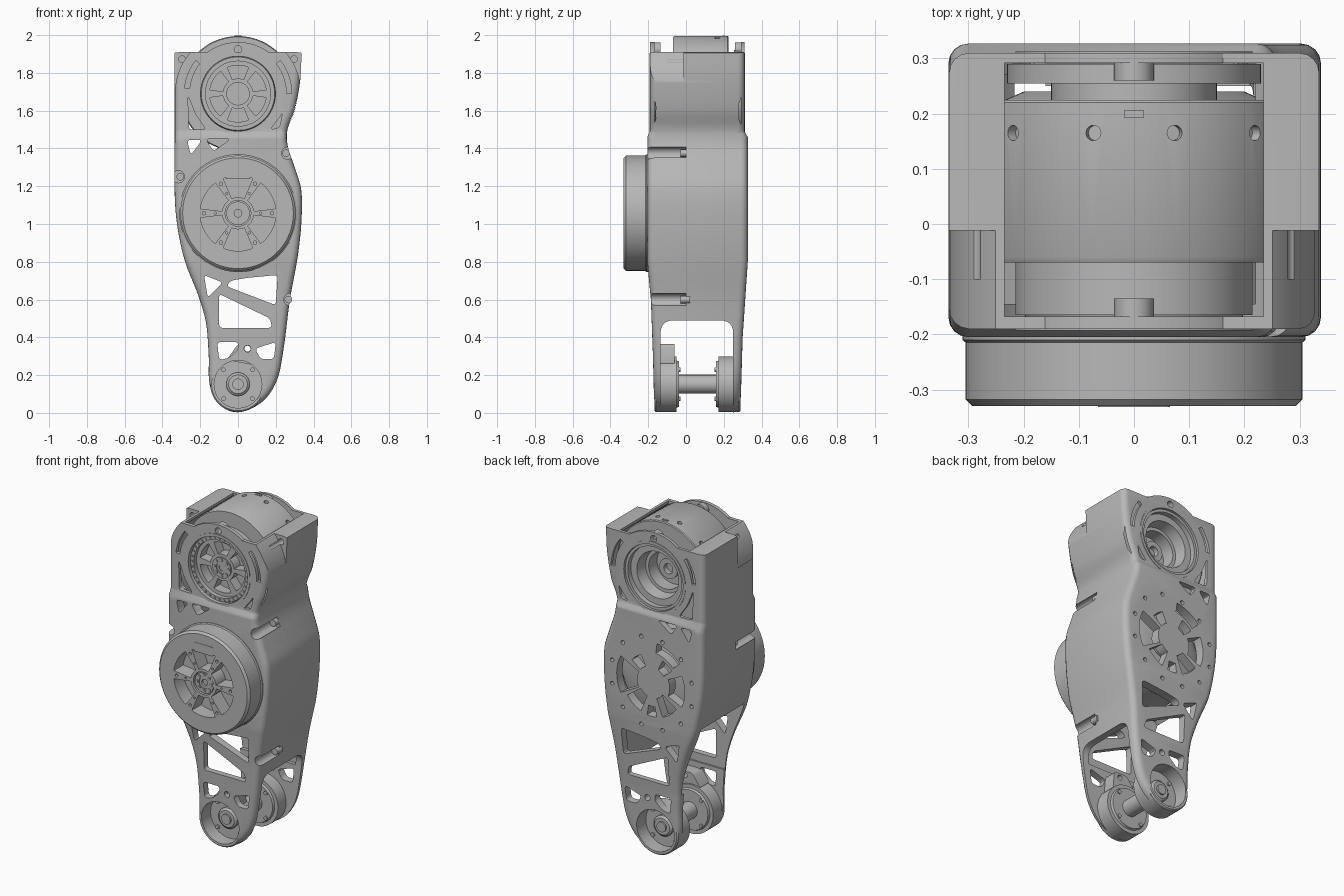
import bpy, bmesh
from math import sin, cos, pi, radians
from mathutils import Vector

cube = bpy.data.objects.get("Cube")
if cube:
    bpy.data.objects.remove(cube, do_unlink=True)

grey = bpy.data.materials.new("machined_grey")
grey.use_nodes = True
colour = (0.48, 0.48, 0.48, 1)
grey.diffuse_color = colour
grey.node_tree.nodes["Principled BSDF"].inputs["Base Color"].default_value = colour

HIP, KNEE, FOOT = 1.69, 1.057, 0.152   # heights of the three axes
parts = []


# ---------- helpers ----------
def finish(name, bm):
    bmesh.ops.remove_doubles(bm, verts=bm.verts, dist=1e-5)
    bmesh.ops.recalc_face_normals(bm, faces=bm.faces)
    mesh = bpy.data.meshes.new(name)
    bm.to_mesh(mesh)
    bm.free()
    mesh.materials.append(grey)
    obj = bpy.data.objects.new(name, mesh)
    bpy.context.collection.objects.link(obj)
    parts.append(obj)
    return obj


def prism(name, loops, start, end, axis="Y"):
    """Extrude closed loops along y (loops in x, z) or along x (loops in y, z)."""
    bm = bmesh.new()
    for loop in loops:
        rows = []
        for d in (start, end):
            place = [(a, d, b) if axis == "Y" else (d, a, b) for a, b in loop]
            rows.append([bm.verts.new(p) for p in place])
            bm.faces.new(rows[-1])
        for i in range(len(loop)):
            j = (i + 1) % len(loop)
            bm.faces.new((rows[0][i], rows[0][j], rows[1][j], rows[1][i]))
    return finish(name, bm)


def lathe(name, profile, height, steps=72):
    """Turn a profile of (radius, y) around a y axis at the given height."""
    bm = bmesh.new()
    verts = [bm.verts.new((r, y, height)) for r, y in profile]
    edges = [bm.edges.new(pair) for pair in zip(verts, verts[1:])]
    bmesh.ops.spin(bm, geom=verts + edges, cent=(0, 0, height), axis=(0, 1, 0),
                   angle=2 * pi, steps=steps, use_merge=True)
    return finish(name, bm)


def use_modifier(obj, mod):
    bpy.context.view_layer.objects.active = obj
    bpy.ops.object.modifier_apply(modifier=mod.name)


def cut(obj, cutter, operation="DIFFERENCE"):
    mod = obj.modifiers.new("cut", "BOOLEAN")
    mod.operation, mod.solver, mod.object = operation, "EXACT", cutter
    cutter.hide_render = True
    use_modifier(obj, mod)
    parts.remove(cutter)
    bpy.data.objects.remove(cutter, do_unlink=True)


def circle(x, z, r, n=48):
    return [(x + r * cos(2 * pi * i / n), z + r * sin(2 * pi * i / n)) for i in range(n)]


def bolt_circle(z, ring, r, count, first=0, n=12):
    turns = [radians(first) + 2 * pi * i / count for i in range(count)]
    return [circle(ring * cos(a), z + ring * sin(a), r, n) for a in turns]


def sector(z, inner, outer, a0, a1, n=12):
    turns = [radians(a0 + (a1 - a0) * i / n) for i in range(n + 1)]
    return ([(outer * cos(a), z + outer * sin(a)) for a in turns]
            + [(inner * cos(a), z + inner * sin(a)) for a in reversed(turns)])


def smooth(points, n=5):
    """Soft closed curve through the points."""
    pts, out = [Vector(p) for p in points], []
    for i in range(len(pts)):
        p0, p1, p2, p3 = (pts[(i + k) % len(pts)] for k in (-1, 0, 1, 2))
        size = (p2 - p1).length
        m1, m2 = (p2 - p0).normalized() * size, (p3 - p1).normalized() * size
        for t in (k / n for k in range(n)):
            s = t * t * (3 - 2 * t)
            p = p1 * (1 - s) + p2 * s + m1 * t * (1 - t) ** 2 - m2 * t * t * (1 - t)
            out.append(tuple(p))
    return out


def rounded(points, r=0.02, n=4):
    pts, out = [Vector(p) for p in points], []
    for i, p in enumerate(pts):
        before, after = pts[i - 1] - p, pts[(i + 1) % len(pts)] - p
        a = p + before.normalized() * min(r, before.length * 0.4)
        b = p + after.normalized() * min(r, after.length * 0.4)
        for t in (k / n for k in range(n + 1)):
            out.append(tuple(a * (1 - t) ** 2 + p * 2 * t * (1 - t) + b * t * t))
    return out


def box(x0, x1, z0, z1):
    return [(x0, z0), (x1, z0), (x1, z1), (x0, z1)]


# ---------- leg shell: front outline crossed with side outline ----------
outline = [(.3, 2.15), (.335, 2.1), (.335, 2), (.335, 1.86), (.328, 1.75), (.3, 1.6),
           (.262, 1.5), (.262, 1.42), (.3, 1.3), (.335, 1.18), (.335, 1), (.315, .82),
           (.275, .6), (.24, .33), (.205, .17), (.13, .06), (0, .003), (-.1, .045),
           (-.15, .15), (-.155, .3), (-.17, .48), (-.21, .62), (-.28, .8), (-.32, .98),
           (-.335, 1.15), (-.335, 1.5), (-.335, 2), (-.335, 2.1), (-.3, 2.15)]
side = [(-.165, -.1), (-.175, .3), (-.186, .6), (-.205, .8), (-.205, 1.46), (-.19, 1.49),
        (-.19, 2.4), (.31, 2.4), (.31, 1.49), (.327, 1.46), (.327, .8), (.3, .4), (.285, -.1)]
shell = prism("leg_shell", [smooth(outline)], -1, 1)
cut(shell, prism("side_shape", [side], -1, 1, "X"), "INTERSECT")
bevel = shell.modifiers.new("round_edges", "BEVEL")
bevel.width, bevel.segments, bevel.angle_limit = 0.036, 4, radians(50)
bevel.use_clamp_overlap = False
use_modifier(shell, bevel)
cut(shell, prism("flat_top", [rounded(box(-.37, .37, -1, 1.91), .06)], -1, 1), "INTERSECT")
# the front half curves around the hip motor, the back half keeps its shoulders
shoulders = [sector(HIP, .334, .6, 4, 50, 24), sector(HIP, .334, .6, 130, 176, 24)]
cut(shell, prism("shoulder_cut", shoulders, -.5, -.012))

# hollow inside, open at the top and between the lower arms
for hollow in (circle(0, HIP, .312, 72), box(-.235, .235, HIP, 2.2)):
    cut(shell, prism("hollow", [hollow], -.168, .292))
hollows = [circle(0, KNEE, .3, 72),
           [(-.28, 1.2), (.22, 1.2), (.22, 1.6), (-.28, 1.6)],
           [(-.4, .4), (.21, .4), (.25, .85), (-.27, .85), (-.4, .72)]]
for hollow in hollows:
    cut(shell, prism("hollow", [hollow], -.145, .27))
fork = rounded([(-.135, -.5), (.25, -.5), (.25, .49), (-.135, .49)], .07, 6)
cut(shell, prism("fork_gap", [fork], -1, 1, "X"))

# truss windows, slots and bores through both plates
windows = [[(-.18, .73), (-.08, .69), (-.16, .61)],
           [(-.04, .7), (.05, .715), (.21, .73), (.2, .57), (-.06, .67)],
           [(-.1, .63), (-.1, .45), (.18, .45), (.17, .5)],
           [(-.11, .375), (0, .375), (0, .335), (-.05, .29), (-.1, .28)],
           [(.09, .34), (.2, .375), (.19, .285), (.12, .285)],
           [(-.27, 1.445), (-.19, 1.445), (-.25, 1.365)],
           [(-.17, 1.45), (-.04, 1.45), (-.13, 1.385)],
           [(-.265, 1.68), (-.26, 1.5), (-.17, 1.5), (-.225, 1.58)],
           [(.17, 1.5), (.22, 1.51), (.235, 1.59), (.225, 1.57)]]
through = [rounded(w) for w in windows]
through += [sector(HIP, .258, .284, 0, 38), sector(HIP, .258, .284, 142, 174)]
through += [circle(0, HIP, .2, 72), circle(0, FOOT, .126), circle(.05, .34, .018, 16)]
cut(shell, prism("window_cutters", through, -1, 1))

# braced back cover with a ring of screw holes
braces = [(0, 28, .1, .235), (180, 25, .12, .22), (118, 20, .19, .25), (52, 13, .1, .17),
          (128, 13, .1, .17), (232, 17, .09, .2), (270, 9, .14, .2), (308, 17, .09, .2)]
back = [sector(KNEE, inner, outer, a - w, a + w) for a, w, inner, outer in braces]
cut(shell, prism("back_cutters", back + bolt_circle(KNEE, .275, .012, 12, 15), .2, .5))

# screw channels down the sides of the front half
channels = [(.262, 1.375), (-.315, 1.25), (.275, .6)]
cut(shell, prism("channels", [circle(x, z, .032, 20) for x, z in channels], -.5, 0))
prism("side_screws", [circle(x * .97, z, .02, 20) for x, z in channels], -.03, .02)
corners = [(-.296, 1.872), (.296, 1.872)]
cut(shell, prism("shoulder_holes", [circle(x, z, .018, 16) for x, z in corners], -.1, .08))

# raised collars on the front and back plates
for label, y0, y1, boss in (("front", -.19, -.168, -.135), ("back", .31, .292, .26)):
    hump = prism(label + "_top_hump", [sector(HIP, .2, .273, 40, 140, 32)], y0, y1)
    hole_boss = prism(label + "_hump_boss", [circle(0, 1.925, .036, 24)], y1, boss)
    for part in (hump, hole_boss):
        cut(part, prism("hump_hole", [circle(0, 1.925, .02, 20)], -1, 1))
    rim = y0 + (y0 - y1) * .15
    lathe(label + "_hip_collar", [(.198, rim), (.215, rim), (.215, y1), (.198, y1), (.198, rim)], HIP)

# ---------- hip motor ----------
hip = lathe("hip_motor", [(0, -.15), (.172, -.15), (.172, -.176), (.194, -.176), (.198, -.165),
                          (.215, -.165), (.215, -.07), (.3, -.07), (.305, -.06), (.305, .22),
                          (.3, .225), (.15, .225), (.15, .255), (.23, .255), (.23, .29),
                          (.196, .292), (.196, .3), (.18, .3), (.18, .27), (.14, .27),
                          (.13, .2), (.11, .2), (.11, .12), (.06, .12), (.06, .17),
                          (.03, .17), (.03, .14), (0, .14)], HIP)
spokes = [sector(HIP, .08, .15, a - 22, a + 22) for a in range(30, 390, 60)]
cut(hip, prism("hip_windows", spokes, -.3, -.09))
prism("hip_ring_teeth", bolt_circle(HIP, .184, .006, 36, n=8), -.182, -.17)
prism("hip_sensor_tab", [box(-.018, .018, HIP + .28, HIP + .309)], .193, .206)
for a in (-46, -14, 14, 46):
    t = radians(a)
    bpy.ops.mesh.primitive_cylinder_add(vertices=16, radius=.014, depth=.04, rotation=(0, t, 0),
                                        location=(.305 * sin(t), .165, HIP + .305 * cos(t)))
    parts.append(bpy.context.object)
    cut(hip, bpy.context.object)

# ---------- knee motor ----------
knee = lathe("knee_motor", [(0, -.305), (.068, -.305), (.068, -.33), (.293, -.33), (.305, -.318),
                            (.305, -.215), (.311, -.21), (.311, -.19), (.29, -.19),
                            (.29, .2), (.2, .24), (.07, .24), (.07, .26), (0, .26)], KNEE)
spokes = [sector(KNEE, .085, .2, a - 23, a + 23) for a in range(30, 390, 60)]
cut(knee, prism("knee_windows", spokes, -.5, -.24))
cut(knee, prism("knee_holes", bolt_circle(KNEE, .18, .009, 6) + bolt_circle(KNEE, .12, .006, 6),
                -.5, -.315))
prism("knee_sensor_tab", [rounded(box(-.065, .065, KNEE + .18, KNEE + .235), .01)], -.332, -.25)

# bolted hubs of both motors
for label, z, y in (("hip", HIP, -.15), ("knee", KNEE, -.316)):
    lathe(label + "_hub", [(.02, y - .003), (.035, y - .003), (.035, y - .008), (.062, y - .008),
                           (.062, y + .02), (.02, y + .02), (.02, y - .003)], z, 40)
    prism(label + "_hub_bolts", bolt_circle(z, .048, .009, 8), y - .013, y)

# ---------- lower bearings and shaft ----------
cup = [(0, .05), (.03, .05), (.03, .06), (.05, .06), (.062, .07), (.062, .085), (.126, .085),
       (.126, 0), (.14, 0), (.147, .008), (.147, .117), (.125, .117), (.12, .13), (0, .13)]
for label, y, s in (("front", -.167, 1), ("back", .289, -1)):
    lathe(label + "_bearing_cup", [(r, y + s * d) for r, d in cup], FOOT)
    prism(label + "_cup_bolts", bolt_circle(FOOT, .108, .012, 4, 45),
          y + s * .075, y + s * .137)
lathe("lower_shaft", [(0, -.06), (.05, -.06), (.05, .18), (0, .18)], FOOT, 40)
tongue = prism("bearing_tongue", [rounded([(-.06, .28), (.1, .25), (.09, .365), (0, .365)])], -.15, -.06)
cut(tongue, prism("tongue_hole", [circle(.05, .34, .016, 16)], -1, 1))

# ---------- shading ----------
bpy.ops.object.select_all(action="DESELECT")
for obj in parts:
    obj.select_set(True)
bpy.context.view_layer.objects.active = shell
bpy.ops.object.shade_smooth_by_angle(angle=radians(32))
